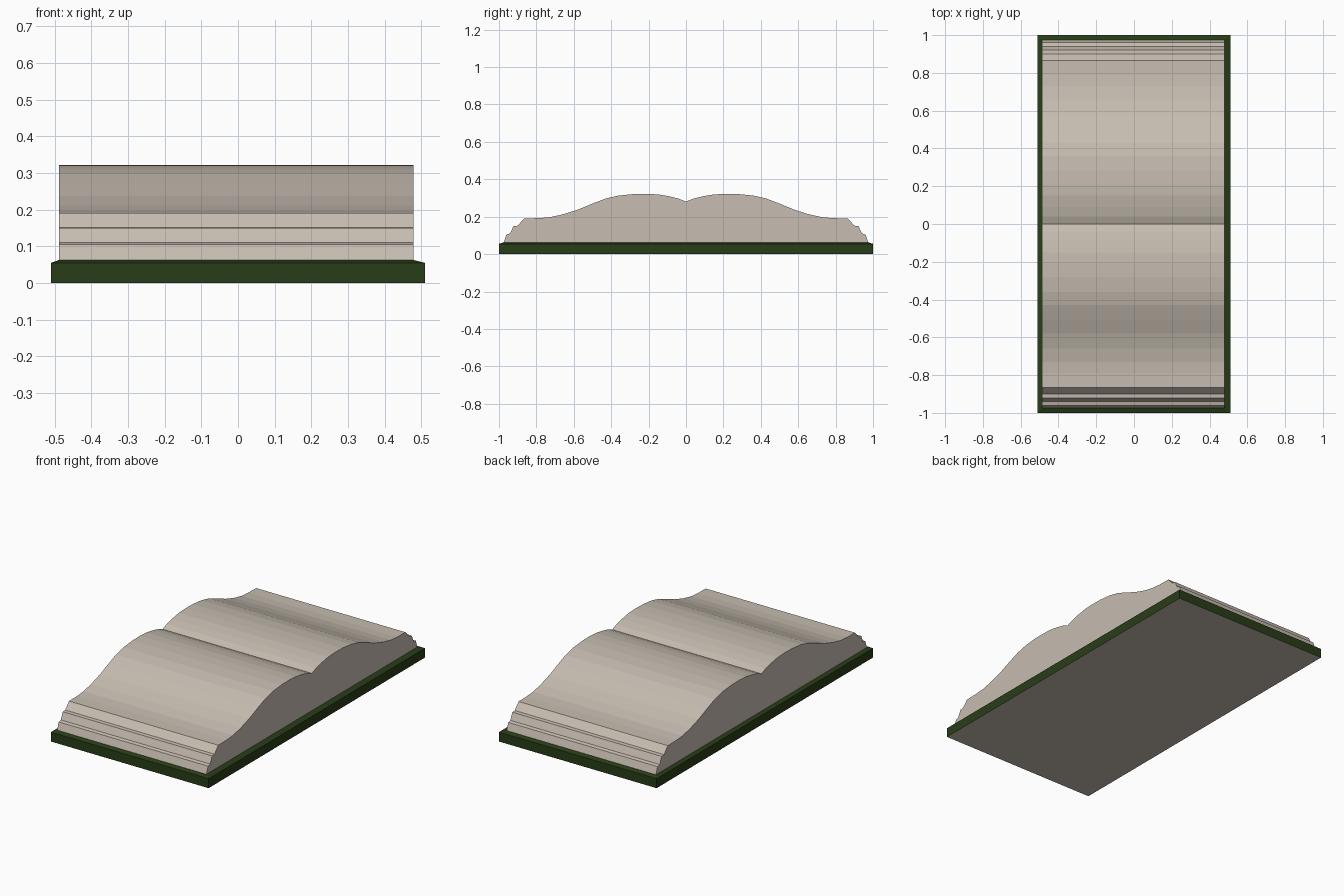
import bpy, bmesh

if "Cube" in bpy.data.objects:
    bpy.data.objects.remove(bpy.data.objects["Cube"])


def material(name, color):
    mat = bpy.data.materials.new(name)
    mat.diffuse_color = color
    mat.use_nodes = True
    mat.node_tree.nodes["Principled BSDF"].inputs["Base Color"].default_value = mat.diffuse_color
    return mat


def mesh_object(name, bm, mats):
    bmesh.ops.recalc_face_normals(bm, faces=bm.faces)
    mesh = bpy.data.meshes.new(name)
    bm.to_mesh(mesh)
    bm.free()
    for m in mats:
        mesh.materials.append(m)
    obj = bpy.data.objects.new(name, mesh)
    bpy.context.collection.objects.link(obj)
    return obj


paper = material("paper", (0.57, 0.51, 0.44, 1))
green = material("cover_green", (0.022, 0.046, 0.009, 1))

# Cover: thin slab with a sloping top rim and a paper-coloured underside
bm = bmesh.new()
rings = []
for x0, x1, y, z in [(-0.51, 0.51, 1.0, 0), (-0.51, 0.51, 1.0, 0.055),
                     (-0.488, 0.478, 0.975, 0.063)]:
    rings.append([bm.verts.new(p) for p in
                  [(x0, -y, z), (x1, -y, z), (x1, y, z), (x0, y, z)]])
for a, b in zip(rings, rings[1:]):
    for i in range(4):
        j = (i + 1) % 4
        bm.faces.new((a[i], a[j], b[j], b[i]))
bm.faces.new(rings[-1])
bm.faces.new(rings[0]).material_index = 1
mesh_object("book_cover", bm, [green, paper])

# Pages: half profile from centre fold to stepped outer edge, mirrored in y
half = [(0.04, 0.297), (0.09, 0.309), (0.15, 0.319), (0.21, 0.322),
        (0.28, 0.321), (0.36, 0.313), (0.43, 0.297), (0.505, 0.268),
        (0.58, 0.237), (0.66, 0.212), (0.73, 0.197), (0.79, 0.192),
        (0.865, 0.191), (0.90, 0.152), (0.922, 0.15), (0.941, 0.11),
        (0.96, 0.105), (0.975, 0.062)]
profile = [(-y, z) for y, z in reversed(half)] + [(0, 0.281)] + half
bm = bmesh.new()
left = [bm.verts.new((-0.488, y, z)) for y, z in profile]
right = [bm.verts.new((0.478, y, z)) for y, z in profile]
n = len(profile)
for i in range(n):
    j = (i + 1) % n
    bm.faces.new((left[i], left[j], right[j], right[i]))
bm.faces.new(left)
bm.faces.new(right)
mesh_object("book_pages", bm, [paper])
